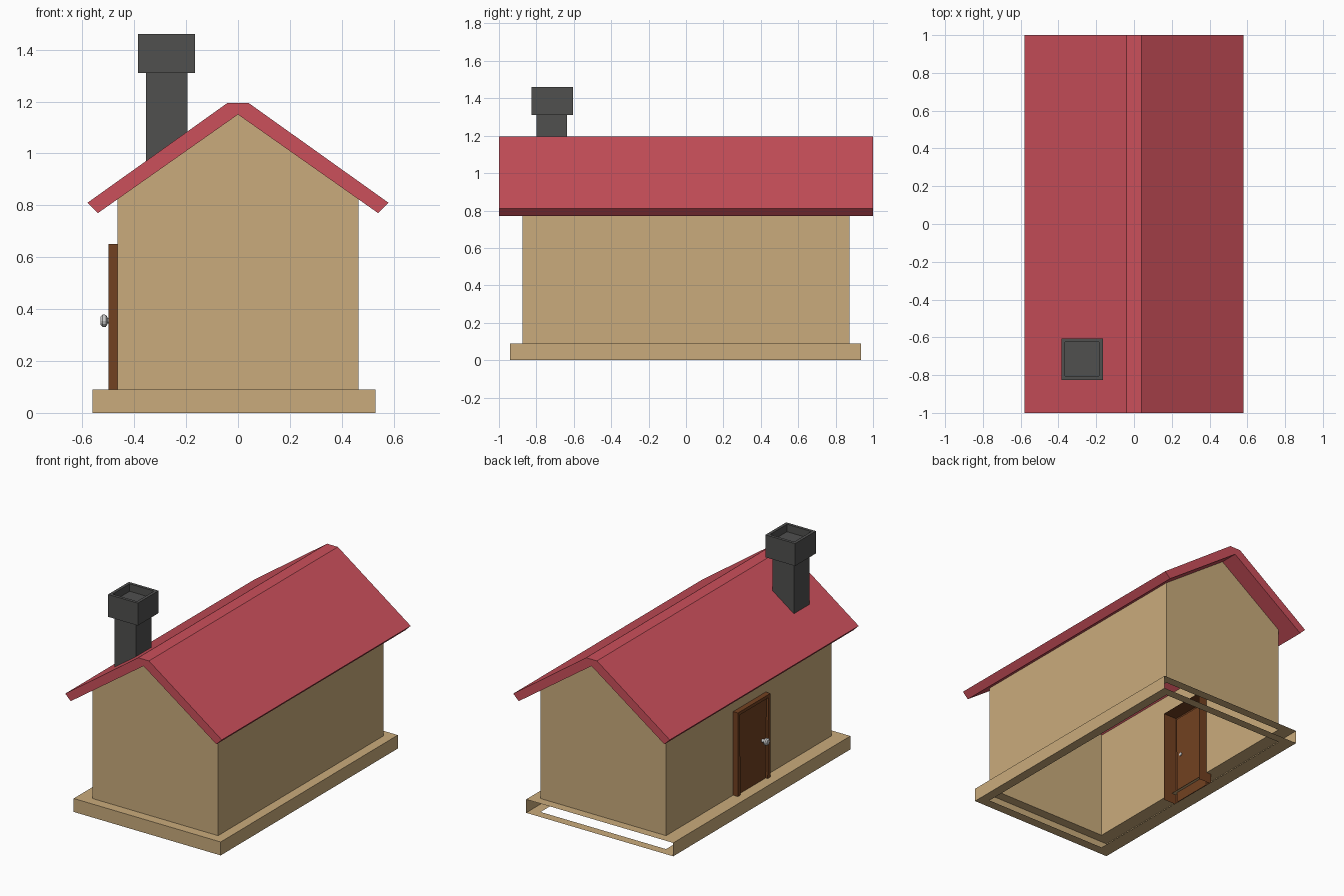
import bpy, bmesh, math
from mathutils import Matrix, Vector

if "Cube" in bpy.data.objects:
    bpy.data.objects.remove(bpy.data.objects["Cube"])


def material(name, rgb):
    m = bpy.data.materials.new(name)
    m.diffuse_color = (*rgb, 1)
    m.use_nodes = True
    m.node_tree.nodes["Principled BSDF"].inputs["Base Color"].default_value = m.diffuse_color
    return m


TAN = material("tan", (0.59, 0.41, 0.20))
RED = material("red", (0.60, 0.08, 0.105))
BROWN = material("brown", (0.17, 0.053, 0.015))
DARK = material("dark_grey", (0.08, 0.08, 0.078))


def finish(name, bm, mat=None):
    me = bpy.data.meshes.new(name)
    bm.to_mesh(me)
    bm.free()
    ob = bpy.data.objects.new(name, me)
    bpy.context.collection.objects.link(ob)
    if mat:
        me.materials.append(mat)
    return ob


def box(bm, x0, x1, y0, y1, z0, z1):
    size = Matrix.Diagonal((x1 - x0, y1 - y0, z1 - z0, 1))
    place = Matrix.Translation(((x0 + x1) / 2, (y0 + y1) / 2, (z0 + z1) / 2))
    bmesh.ops.create_cube(bm, size=1, matrix=place @ size)
    bm.normal_update()


def facing(bm, direction):
    return max(bm.faces, key=lambda f: (f.normal.dot(Vector(direction)),
                                        f.calc_center_median().dot(Vector(direction))))


def face(bm, *points):
    bm.faces.new([bm.verts.new(p) for p in points])


WX, WY, FLOOR, EAVE, PEAK = 0.465, 0.875, 0.09, 0.823, 1.15
DY0, DY1, DTOP = -0.18, 0.165, 0.65

# Base: hollow slab, open at the back, with a ring on top and bottom
bm = bmesh.new()
X0, X1, Y0, Y1 = -0.56, 0.53, -0.94, 0.935
outer = [(X0, Y0), (X1, Y0), (X1, Y1), (X0, Y1)]
inner = [(-WX, -WY), (WX, -WY), (WX, WY), (-WX, WY)]
for i in range(4):
    j = (i + 1) % 4
    for z in (0, FLOOR):
        ring = [(*p, z) for p in (outer[i], outer[j], inner[j], inner[i])]
        face(bm, *(ring if z else ring[::-1]))
    if i != 2:
        face(bm, (*outer[i], 0), (*outer[j], 0), (*outer[j], FLOOR), (*outer[i], FLOOR))
bmesh.ops.remove_doubles(bm, verts=bm.verts, dist=1e-4)
finish("base", bm, TAN)

# Walls: thin sheets with gable ends and a doorway on the left
bm = bmesh.new()
gable = [(-WX, FLOOR), (WX, FLOOR), (WX, EAVE), (0, PEAK), (-WX, EAVE)]
face(bm, *[(x, -WY, z) for x, z in gable])
face(bm, *[(x, WY, z) for x, z in reversed(gable)])
face(bm, (WX, -WY, FLOOR), (WX, WY, FLOOR), (WX, WY, EAVE), (WX, -WY, EAVE))
for y0, y1, z0 in ((-WY, DY0, FLOOR), (DY0, DY1, DTOP), (DY1, WY, FLOOR)):
    face(bm, (-WX, y1, z0), (-WX, y0, z0), (-WX, y0, EAVE), (-WX, y1, EAVE))
bmesh.ops.remove_doubles(bm, verts=bm.verts, dist=1e-4)
finish("walls", bm, TAN)

# Roof: chevron profile run along the house
bm = bmesh.new()
half = [(0.04, 1.195), (0.58, 0.81), (0.54, 0.77)]
profile = half + [(0, PEAK)] + [(-x, z) for x, z in reversed(half)]
end = bm.faces.new([bm.verts.new((x, -1, z)) for x, z in profile])
out = bmesh.ops.extrude_face_region(bm, geom=[end], use_keep_orig=True)
moved = [v for v in out["geom"] if isinstance(v, bmesh.types.BMVert)]
bmesh.ops.translate(bm, verts=moved, vec=(0, 2, 0))
bmesh.ops.recalc_face_normals(bm, faces=bm.faces)
finish("roof", bm, RED)

# Chimney stack
bm = bmesh.new()
box(bm, -0.355, -0.195, -0.80, -0.635, 0.94, 1.31)
finish("chimney_stack", bm, DARK)

# Chimney cap with a sunken top
bm = bmesh.new()
box(bm, -0.385, -0.165, -0.825, -0.605, 1.31, 1.46)
top = facing(bm, (0, 0, 1))
bmesh.ops.inset_region(bm, faces=[top], thickness=0.028)
out = bmesh.ops.extrude_discrete_faces(bm, faces=[top])
bmesh.ops.translate(bm, verts=out["faces"][0].verts, vec=(0, 0, -0.05))
finish("chimney_cap", bm, DARK)

# Door: shell with a recessed panel, open towards the inside and below
bm = bmesh.new()
box(bm, -0.50, -0.40, DY0, DY1, 0.02, DTOP)
bmesh.ops.delete(bm, geom=[facing(bm, (1, 0, 0)), facing(bm, (0, 0, -1))], context="FACES")
panel = facing(bm, (-1, 0, 0))
bmesh.ops.inset_region(bm, faces=[panel], thickness=0.03)
out = bmesh.ops.extrude_discrete_faces(bm, faces=[panel])
bmesh.ops.translate(bm, verts=out["faces"][0].verts, vec=(0.015, 0, 0))
finish("door", bm, BROWN)

# Door knob: turned profile pointing out of the door
bm = bmesh.new()
N = 12
rings = []
for x, r in ((-0.48, 0.011), (-0.502, 0.011), (-0.509, 0.023), (-0.522, 0.024), (-0.53, 0.016)):
    rings.append([bm.verts.new((x, -0.115 + r * math.cos(2 * math.pi * k / N),
                                0.355 + r * math.sin(2 * math.pi * k / N))) for k in range(N)])
for a, b in zip(rings, rings[1:]):
    for k in range(N):
        bm.faces.new((a[k], a[(k + 1) % N], b[(k + 1) % N], b[k]))
bm.faces.new(rings[0])
bm.faces.new(rings[-1])
bmesh.ops.recalc_face_normals(bm, faces=bm.faces)
finish("door_knob", bm)
